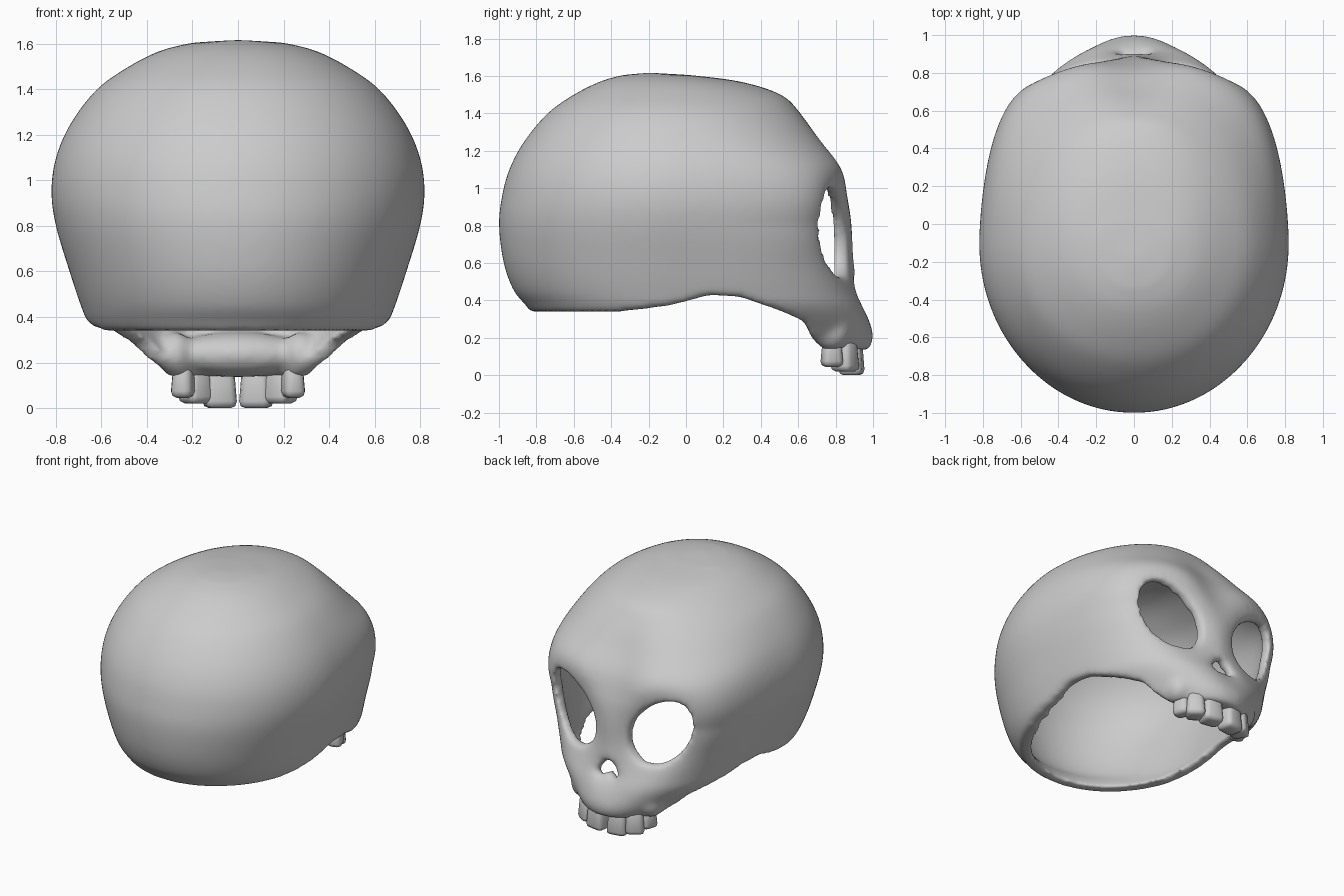
import bpy, bmesh
from math import sin, cos, pi, exp, radians
from mathutils import Matrix, Vector

if "Cube" in bpy.data.objects:
    bpy.data.objects.remove(bpy.data.objects["Cube"])

# Horizontal rings of the skull: z, back y, front y, half width, front squareness
RINGS = [(.08, -.80, .95, .44, 2.0), (.15, -.80, .985, .47, 2.1), (.22, -.80, 1.0, .53, 2.2),
         (.35, -.84, .96, .645, 2.5), (.45, -.92, .925, .69, 2.7), (.60, -.975, .90, .74, 3.1),
         (.80, -1.0, .89, .80, 3.9), (.95, -.985, .88, .82, 4.2), (1.10, -.945, .845, .80, 3.8),
         (1.25, -.865, .74, .735, 2.9), (1.40, -.74, .62, .62, 2.4), (1.50, -.60, .51, .48, 2.2),
         (1.57, -.46, .29, .34, 2.1), (1.605, -.34, .02, .2, 2.0)]
MID_Y, SEG, STEPS = -.1, 128, 5
EYE_X, EYE_Z, EYE_A, EYE_B, EYE_TILT = .355, .77, .265, .18, radians(35)


def new_object(name, bm):
    bmesh.ops.recalc_face_normals(bm, faces=bm.faces)
    me = bpy.data.meshes.new(name)
    bm.to_mesh(me)
    bm.free()
    ob = bpy.data.objects.new(name, me)
    bpy.context.collection.objects.link(ob)
    return ob


def catmull(p, t):
    return [.5 * (2 * b + (c - a) * t + (2 * a - 5 * b + 4 * c - d) * t * t
                  + (3 * b - a - 3 * c + d) * t ** 3) for a, b, c, d in zip(*p)]


def prism(name, pts, to3d, offset, flare=None):
    """Extrude a flat outline into a solid cutter, optionally widening it about a centre."""
    bm = bmesh.new()
    face = bm.faces.new([bm.verts.new(to3d(*p)) for p in pts])
    ext = bmesh.ops.extrude_face_region(bm, geom=[face])['geom']
    for v in [v for v in ext if isinstance(v, bmesh.types.BMVert)]:
        if flare:
            centre, scale = flare
            v.co = centre + (v.co - centre) * scale
        v.co += Vector(offset)
    ob = new_object(name, bm)
    ob.hide_render = True
    return ob


def sculpt(x, y, z):
    """Narrow the temples; sink the eye sockets, the brow valley and the nose pit."""
    if y > MID_Y:
        x *= 1 - .15 * ((y - MID_Y) / .87) ** 1.6 * min(1, max(0, (z - .4) / .4))
    if y > .2:
        dx, dz = abs(x) - EYE_X, z - EYE_Z
        u = (dx * sin(EYE_TILT) + dz * cos(EYE_TILT)) / EYE_A
        v = (dx * cos(EYE_TILT) - dz * sin(EYE_TILT)) / EYE_B
        y -= .06 * exp(-((u * u + v * v) / 1.5) ** 2)
        y -= .04 * exp(-(x / .18) ** 2 - ((z - 1.13) / .22) ** 2)
        y -= .04 * exp(-(x / .09) ** 2 - ((z - .43) / .07) ** 2)
    return x, y, z


# Skull surface, open at the bottom
bm = bmesh.new()
rows = []
for i in range(len(RINGS) - 1):
    p = [RINGS[max(i - 1, 0)], RINGS[i], RINGS[i + 1], RINGS[min(i + 2, len(RINGS) - 1)]]
    rows += [catmull(p, k / STEPS) for k in range(STEPS)]
rows.append(RINGS[-1])
loops = []
for z, yb, yf, w, n in rows:
    loop = []
    for k in range(SEG):
        a = 2 * pi * k / SEG
        c, s = cos(a), sin(a)
        e, depth = (n, yf - MID_Y) if s > 0 else (2.03, MID_Y - yb)
        r = (abs(c) ** e + abs(s) ** e) ** (-1 / e)
        loop.append(bm.verts.new(sculpt(w * r * c, MID_Y + depth * r * s, z)))
    loops.append(loop)
for lo, hi in zip(loops, loops[1:]):
    for k in range(SEG):
        j = (k + 1) % SEG
        bm.faces.new((lo[k], lo[j], hi[j], hi[k]))
apex = bm.verts.new((0, -.2, 1.618))
for k in range(SEG):
    bm.faces.new((loops[-1][k], loops[-1][(k + 1) % SEG], apex))
skull = new_object("skull", bm)
if skull.data.polygons[0].normal.dot(skull.data.polygons[0].center - Vector((0, 0, .08))) < 0:
    skull.data.flip_normals()

# Cutters: lower opening, eye holes, nose hole
BOTTOM = [(-1.3, .34), (-.35, .34), (-.1, .37), (.02, .4), (.13, .43), (.3, .415), (.5, .345),
          (.63, .29), (.67, .2), (.73, .14), (1.3, .125), (1.3, -.5), (-1.3, -.5)]
cutters = [prism("bottom_cutter", BOTTOM, lambda y, z: (-1.3, y, z), (2.6, 0, 0))]
for side in (-1, 1):
    pts = []
    for k in range(48):
        t = 2 * pi * k / 48
        u, v = .8 * EYE_A * cos(t), .8 * EYE_B * sin(t) * (1 - .12 * cos(t))
        pts.append((side * (EYE_X + u * sin(EYE_TILT) + v * cos(EYE_TILT)),
                    EYE_Z + u * cos(EYE_TILT) - v * sin(EYE_TILT)))
    cutters.append(prism("eye_cutter", pts, lambda x, z: (x, .4, z), (0, .9, 0),
                         (Vector((side * EYE_X, .4, EYE_Z)), 1.55)))
NOSE = [(-.1, .375), (0, .42), (.1, .375), (.06, .46), (0, .515), (-.06, .46)]
cutters.append(prism("nose_cutter", NOSE, lambda x, z: (x, .6, z), (0, .7, 0)))

# Palate and the swellings above the back teeth
lumps = []
for name, place, size in (("palate", (0, .82, .235), (.31, .14, .1)),
                          ("jaw_swelling", (.275, .775, .235), (.08, .1, .1)),
                          ("jaw_swelling", (-.275, .775, .235), (.08, .1, .1))):
    bm = bmesh.new()
    bmesh.ops.create_uvsphere(bm, u_segments=32, v_segments=16, radius=1,
                              matrix=Matrix.Translation(place) @ Matrix.Diagonal((*size, 1)))
    lumps.append(new_object(name, bm))

# Thicken, cut, and melt the edges into soft rounded rims
mod = skull.modifiers.new("shell", 'SOLIDIFY')
mod.thickness, mod.offset = .07, -1
for ob, op in [(c, 'DIFFERENCE') for c in cutters] + [(b, 'UNION') for b in lumps]:
    mod = skull.modifiers.new(ob.name, 'BOOLEAN')
    mod.object, mod.operation, mod.solver = ob, op, 'EXACT'
mod = skull.modifiers.new("blend", 'REMESH')
mod.mode, mod.voxel_size = 'VOXEL', .018
mod = skull.modifiers.new("soften", 'SMOOTH')
mod.factor, mod.iterations = .5, 14
final = bpy.data.meshes.new_from_object(skull.evaluated_get(bpy.context.evaluated_depsgraph_get()))
skull.modifiers.clear()
skull.data = final
final.shade_smooth()
for ob in cutters + lumps:
    bpy.data.objects.remove(ob)

# Upper teeth: x, y, bottom z, top z, width, depth, turn
TEETH = [(.08, .885, 0, .2, .145, .13, -10), (.185, .85, .02, .2, .13, .13, -35),
         (.24, .78, .045, .2, .12, .1, -72)]
for side, label in ((-1, "left"), (1, "right")):
    for i, (x, y, z0, z1, w, d, turn) in enumerate(TEETH):
        bm = bmesh.new()
        bmesh.ops.create_cube(bm, size=1)
        for v in bm.verts:
            taper = .8 if v.co.z > 0 else 1
            v.co = (v.co.x * w * taper, v.co.y * d * taper, v.co.z * (z1 - z0))
        bmesh.ops.bevel(bm, geom=bm.edges[:], offset=.03, segments=2, affect='EDGES', profile=.5)
        bmesh.ops.transform(bm, verts=bm.verts, matrix=Matrix.Translation((side * x, y, (z0 + z1) / 2))
                            @ Matrix.Rotation(radians(side * turn), 4, 'Z'))
        tooth = new_object(f"{label}_tooth_{i + 1}", bm)
        tooth.data.shade_smooth()
